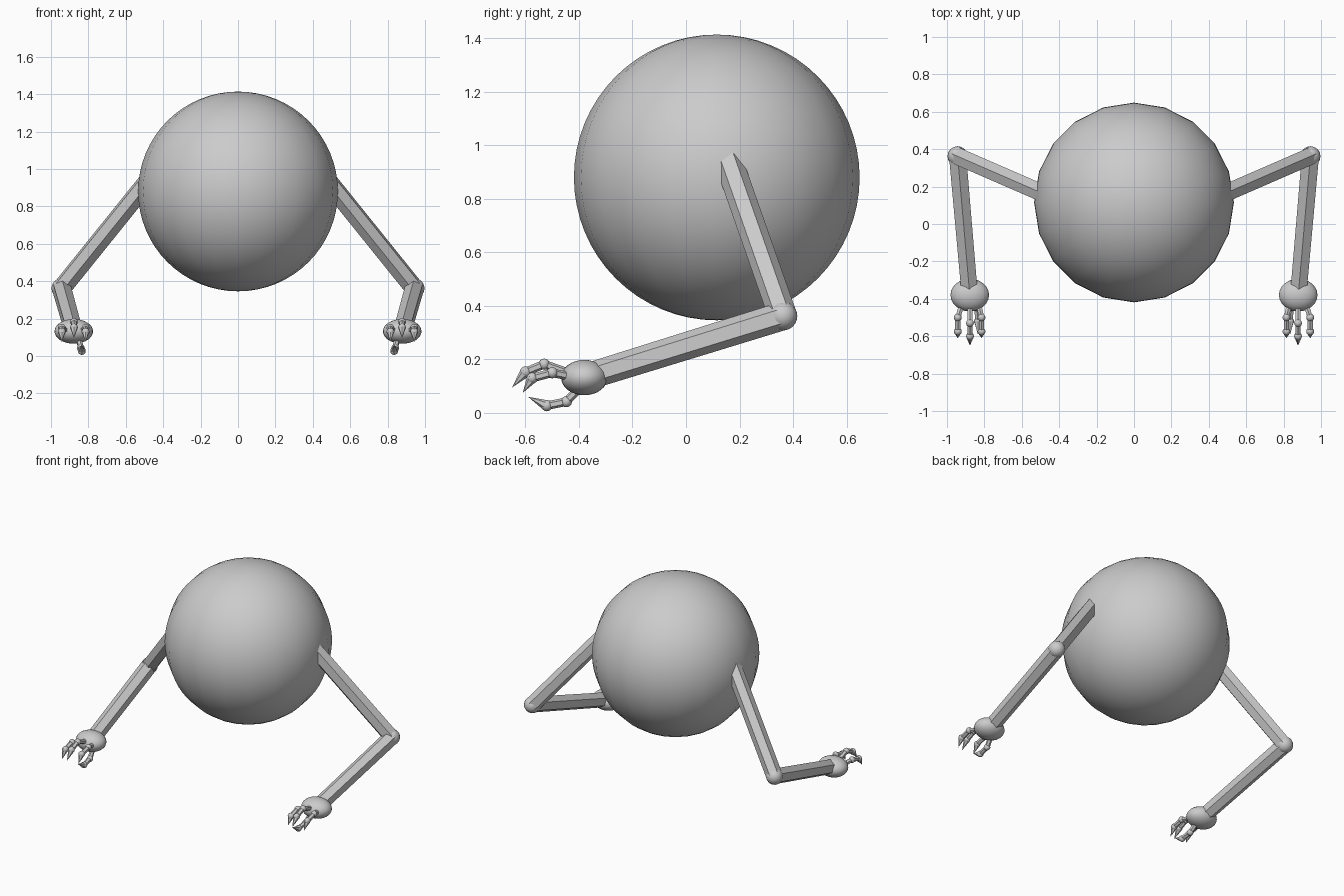
import bpy
from math import radians
from mathutils import Vector

if "Cube" in bpy.data.objects:
    bpy.data.objects.remove(bpy.data.objects["Cube"])


def finish(name, smooth):
    ob = bpy.context.object
    ob.name = name
    if smooth:
        bpy.ops.object.shade_smooth()
    return ob


def ball(name, loc, size, seg=16, rings=12):
    bpy.ops.mesh.primitive_uv_sphere_add(segments=seg, ring_count=rings, radius=1, location=loc)
    ob = finish(name, True)
    ob.scale = size if isinstance(size, tuple) else (size,) * 3
    return ob


def rod(name, a, b, r1, r2, sides=6, roll=0):
    a, b = Vector(a), Vector(b)
    bpy.ops.mesh.primitive_cone_add(vertices=sides, radius1=r1, radius2=r2,
                                    depth=(b - a).length, location=(a + b) / 2)
    ob = finish(name, False)
    d = (b - a).normalized()
    q = d.to_track_quat('Z', 'Y')
    ob.rotation_euler = (q.to_matrix() @ Vector((0, 0, 1)).rotation_difference(Vector((0, 0, 1))).to_matrix()).to_euler()
    ob.rotation_euler.rotate_axis('Z', radians(roll))
    return ob


# Round body
ball("body", (0, 0.115, 0.88), 0.534, 20, 32)

# Finger paths on the +x side: base, knuckle, second joint, claw tip
fingers = {
    "inner_finger": [(0.83, -0.43, 0.135), (0.815, -0.50, 0.15), (0.815, -0.575, 0.13), (0.815, -0.61, 0.075)],
    "middle_finger": [(0.877, -0.44, 0.15), (0.877, -0.53, 0.182), (0.877, -0.60, 0.153), (0.877, -0.65, 0.095)],
    "outer_finger": [(0.92, -0.43, 0.135), (0.942, -0.50, 0.15), (0.942, -0.575, 0.13), (0.942, -0.61, 0.075)],
    "thumb": [(0.85, -0.40, 0.09), (0.84, -0.447, 0.042), (0.835, -0.52, 0.027), (0.835, -0.59, 0.06)],
}

for side, s in (("right", 1), ("left", -1)):
    def m(p):
        return (p[0] * s, p[1], p[2])
    elbow, wrist = (0.943, 0.362, 0.362), (0.878, -0.38, 0.132)
    # Arm
    rod(side + "_upper_arm", m(elbow), m((0.405, 0.128, 1.03)), 0.053, 0.053)
    rod(side + "_forearm", m(elbow), m(wrist), 0.053, 0.05)
    ball(side + "_elbow", m(elbow), 0.054)
    # Hand with clawed fingers
    ball(side + "_palm", m(wrist), (0.103, 0.087, 0.066), 24, 16)
    for name, path in fingers.items():
        p = [m(q) for q in path]
        n = side + "_" + name
        for i in range(2):
            rod(n + "_bone", p[i], p[i + 1], 0.016, 0.016)
            ball(n + "_joint", p[i + 1], 0.021, 12, 8)
        rod(n + "_claw", p[2], p[3], 0.021, 0.0)
